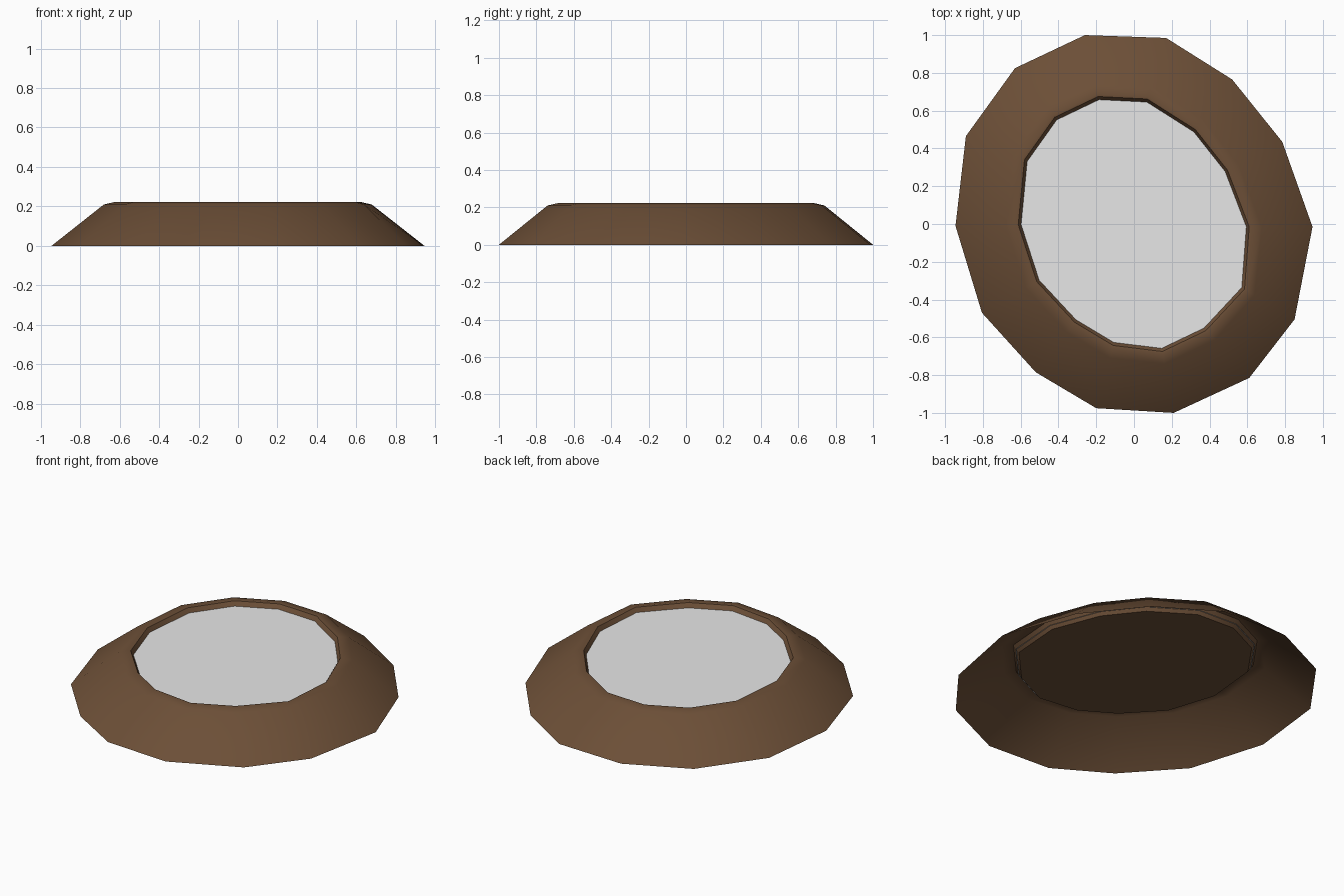
import bpy, bmesh
from mathutils import Vector

if "Cube" in bpy.data.objects:
    bpy.data.objects.remove(bpy.data.objects["Cube"])

# Matching outlines: foot of the mound and lip of the hollow
OUTER = [(-.26, 1), (.17, .985), (.52, .765), (.785, .435), (.945, -.015), (.85, -.505), (.61, -.815),
         (.21, -1), (-.2, -.975), (-.52, -.785), (-.805, -.47), (-.945, -.01), (-.89, .465), (-.63, .825)]
INNER = [(-.19, .675), (.07, .662), (.325, .5), (.495, .285), (.61, -.015), (.585, -.345), (.38, -.565),
         (.15, -.675), (-.11, -.643), (-.315, -.52), (-.515, -.305), (-.613, -.003), (-.58, .34), (-.42, .565)]


def material(name, rgb):
    m = bpy.data.materials.new(name)
    m.diffuse_color = (*rgb, 1)
    m.use_nodes = True
    m.node_tree.nodes["Principled BSDF"].inputs["Base Color"].default_value = m.diffuse_color
    return m


def ring(bm, t, scale, z):
    """Outline blended from lip (t=0) to foot (t=1)."""
    pts = [Vector(i).lerp(Vector(o), t) * scale for i, o in zip(INNER, OUTER)]
    return [bm.verts.new((p.x, p.y, z)) for p in pts]


def build(name, rings, mat):
    """Skin consecutive rings and cap the last one."""
    bm = bmesh.new()
    loops = [ring(bm, *r) for r in rings]
    n = len(INNER)
    for a, b in zip(loops, loops[1:]):
        for i in range(n):
            j = (i + 1) % n
            bm.faces.new((a[i], a[j], b[j], b[i]))
    bm.faces.new(loops[-1])
    bm.normal_update()
    for f in bm.faces:
        if f.normal.z < 0:
            f.normal_flip()
    me = bpy.data.meshes.new(name)
    bm.to_mesh(me)
    bm.free()
    me.materials.append(mat)
    ob = bpy.data.objects.new(name, me)
    bpy.context.collection.objects.link(ob)
    return ob


# Earth mound, open underneath, with a shallow hollow on top
mound = build("earth_mound", [(1, 1, 0), (.2, 1, .21), (.04, 1, .222), (0, 1, .22), (0, .955, .175)],
              material("brown earth", (.15, .078, .038)))
bpy.context.view_layer.objects.active = mound
mound.select_set(True)
bpy.ops.object.shade_smooth_by_angle(angle=.6)

# Flat pale surface filling the hollow
build("pool_surface", [(0, .982, .195)], material("pale grey", (.8, .8, .8)))
